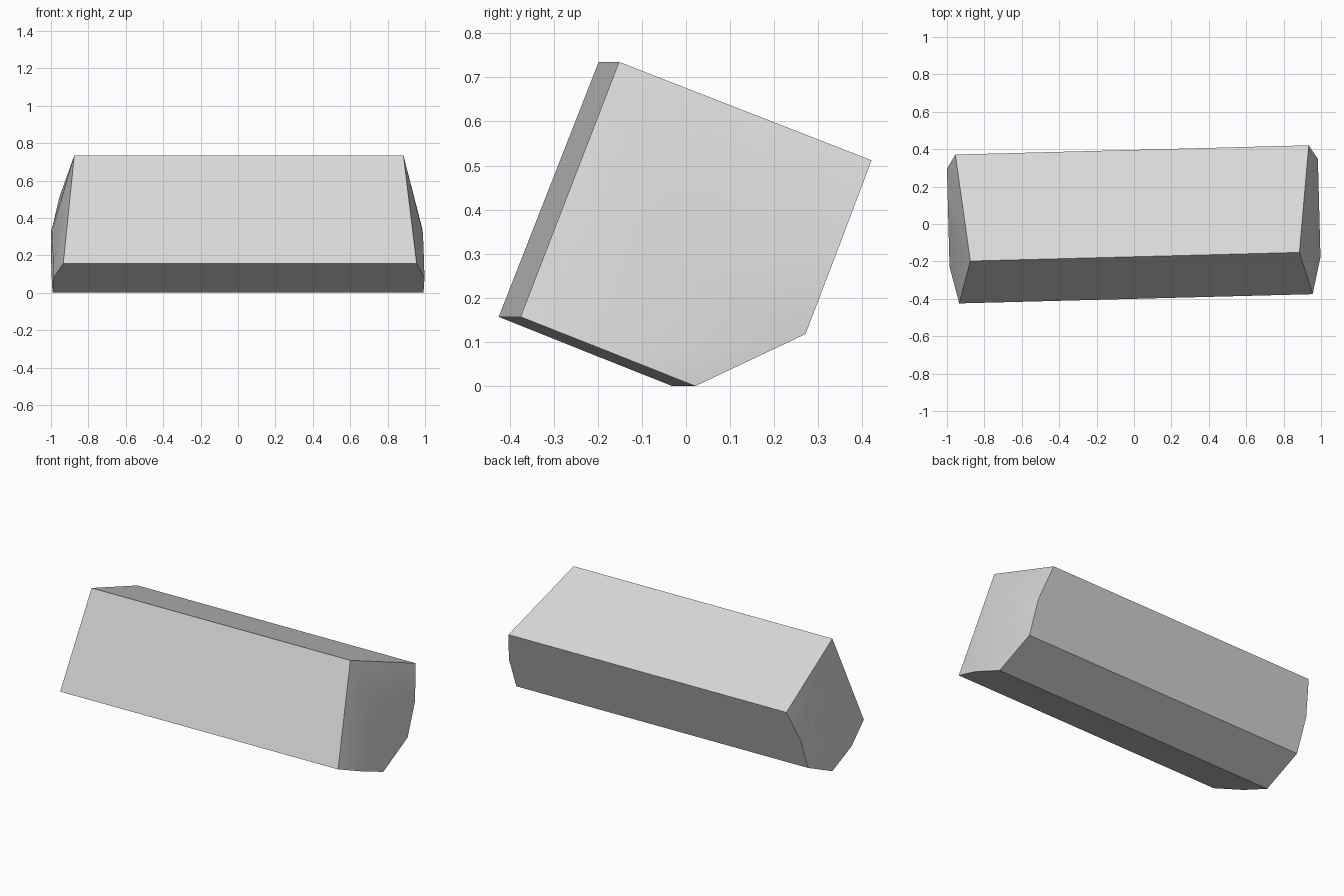
import bpy
import bmesh
import math
from mathutils import Matrix, Vector

cube = bpy.data.objects.get("Cube")
if cube:
    bpy.data.objects.remove(cube, do_unlink=True)

# Single stone-like grey
grey = bpy.data.materials.new("light_grey")
grey.use_nodes = True
colour = (0.7, 0.7, 0.7, 1)
grey.diffuse_color = colour
grey.node_tree.nodes["Principled BSDF"].inputs["Base Color"].default_value = colour

# Cross-section corners (y, z): a tilted square with one corner cut off
crest = Vector((-0.175, 0.735))
back_top = Vector((0.396, 0.512))
back_low = Vector((0.245, 0.118))
base = Vector((-0.005, 0.0))
front_low = Vector((-0.4, 0.157))
back_mid = back_low.lerp(back_top, 0.51)
front_mid = base.lerp(front_low, 0.5)
# Soft curve where the flat end starts sloping in towards the crest
brow = [Vector(p) for p in ((0.22, 0.34), (0.12, 0.32), (0.0, 0.25), (-0.11, 0.165))]

FLAT = 0.992   # half length at the flat part of each end
SHORT = 0.945  # half length at the two side corners
section = [(crest, 0.88), (back_top, SHORT), (back_mid, FLAT), (back_low, FLAT),
           (base, FLAT), (front_mid, FLAT), (front_low, SHORT)]

bm = bmesh.new()


def make_end(side):
    """Build one bulging end and return its rim vertices."""
    rim = [bm.verts.new((side * x, p.x, p.y)) for p, x in section]
    curve = [bm.verts.new((side * FLAT, p.x, p.y)) for p in brow]
    top, b_top, b_mid, b_low, bottom, f_mid, f_low = rim
    bm.faces.new((top, b_top, b_mid))
    bm.faces.new((top, f_mid, f_low))
    chain = [b_mid] + curve + [f_mid]
    for a, b in zip(chain, chain[1:]):
        bm.faces.new((top, a, b))
    bm.faces.new(chain + [bottom, b_low])
    return rim


left, right = make_end(1), make_end(-1)

# Long flat sides, each spanning a run of rim vertices
for run in ((0, 1), (1, 2, 3), (3, 4), (4, 5, 6), (6, 0)):
    bm.faces.new([left[i] for i in run] + [right[i] for i in reversed(run)])

bmesh.ops.recalc_face_normals(bm, faces=bm.faces)
bmesh.ops.transform(bm, matrix=Matrix.Rotation(math.radians(1.5), 4, "Z"), verts=bm.verts)

mesh = bpy.data.meshes.new("chamfered_block")
bm.to_mesh(mesh)
bm.free()
mesh.materials.append(grey)
block = bpy.data.objects.new("chamfered_block", mesh)
bpy.context.collection.objects.link(block)

# Smooth the bulging ends, keep the long edges crisp
bpy.ops.object.select_all(action="DESELECT")
block.select_set(True)
bpy.context.view_layer.objects.active = block
bpy.ops.object.shade_smooth_by_angle(angle=math.radians(30))
